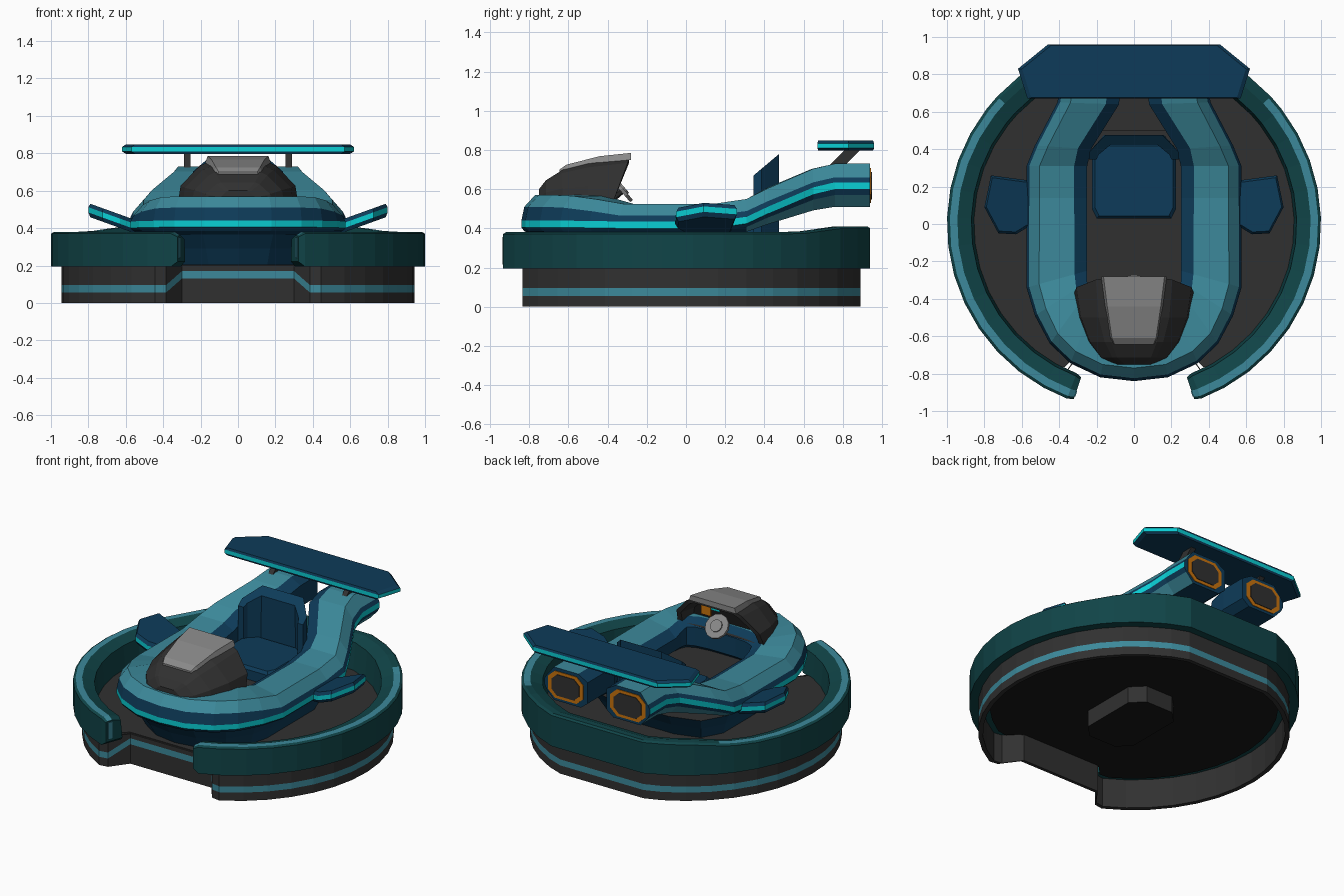
import bpy, bmesh, math
from mathutils import Vector, Matrix

if "Cube" in bpy.data.objects:
    bpy.data.objects.remove(bpy.data.objects["Cube"])

COLOURS = {
    "light teal": (.045, .25, .325), "navy": (.0042, .044, .10), "deep teal": (.0052, .058, .064),
    "charcoal": (.03, .03, .03), "grey": (.25, .25, .25), "cyan": (.003, .62, .66),
    "orange": (.58, .17, .004), "black": (.009, .009, .009),
}
NAMES = list(COLOURS)
MATS = []
for n, c in COLOURS.items():
    m = bpy.data.materials.new(n)
    m.diffuse_color = (*c, 1)
    m.use_nodes = True
    m.node_tree.nodes["Principled BSDF"].inputs["Base Color"].default_value = m.diffuse_color
    MATS.append(m)


def loft(name, rings, colour, caps=(None, None), closed=False, mirror=False):
    """Skin closed rings of points; colour is a name or a rule(ring, edge)."""
    bm = bmesh.new()
    vs = [[bm.verts.new(p) for p in r] for r in rings]
    k, n = len(vs), len(vs[0])
    for i in range(k if closed else k - 1):
        a, b = vs[i], vs[(i + 1) % k]
        for j in range(n):
            f = bm.faces.new((a[j], a[(j + 1) % n], b[(j + 1) % n], b[j]))
            f.material_index = NAMES.index(colour if isinstance(colour, str) else colour(i, j))
    for ring, c in ((vs[0], caps[0]), (vs[-1], caps[1])):
        if c:
            bm.faces.new(ring).material_index = NAMES.index(c)
    bmesh.ops.recalc_face_normals(bm, faces=bm.faces)
    me = bpy.data.meshes.new(name)
    bm.to_mesh(me)
    bm.free()
    for m in MATS:
        me.materials.append(m)
    ob = bpy.data.objects.new(name, me)
    bpy.context.collection.objects.link(ob)
    if mirror:
        ob.modifiers.new("mirror", "MIRROR").merge_threshold = .0005
    return ob


def both(half):
    """Close a right-hand outline by reflecting it in x."""
    return half + [(-x, y) for x, y in reversed(half) if abs(x) > 1e-4]


def slab(name, outline, layers, colour, caps, place=lambda x, y, z: (x, y, z), mirror=False):
    """Stack scaled copies of an outline; layers are (scale, z)."""
    cx = (max(p[0] for p in outline) + min(p[0] for p in outline)) / 2
    cy = (max(p[1] for p in outline) + min(p[1] for p in outline)) / 2
    rings = [[place(cx + (x - cx) * s, cy + (y - cy) * s, z) for x, y in outline] for s, z in layers]
    return loft(name, rings, colour, caps, mirror=mirror)


def polar(r, deg, ymax=9):
    a = math.radians(deg)
    return (r * math.cos(a), min(r * math.sin(a), ymax))


def disc(name, centre, normal, r, depth, colour, sides=12):
    rot = Vector(normal).to_track_quat('Z', 'Y').to_matrix()
    rings = [[Vector(centre) + rot @ Vector((*polar(r, 360 * i / sides), z)) for i in range(sides)]
             for z in (-depth / 2, depth / 2)]
    return loft(name, rings, colour, (colour, colour))


# Skirt: thin notched wall with a stripe that climbs across the notch
arc = [polar(.945, d, .89) for d in list(range(-62, 70, 9)) + [71]]
half = [(.30, -.71), (.385, -.825)] + arc
rings = []
for i, (x, y) in enumerate(both(half)):
    up = .075 if abs(x) < .31 and y < 0 else 0
    rings.append([(x, y, 0), (x, y, .055 + up), (x, y, .095 + up), (x, y, .2),
                  (x * .97, y * .97, .2), (x * .97, y * .97, 0)])
loft("skirt", rings, lambda i, j: "light teal" if j == 1 else "charcoal", closed=True)

# Deck and the block beneath it
deck = both([(.31, -.70), (.37, -.765)] + [polar(.875, d, .83) for d in list(range(-60, 70, 9)) + [71]])
slab("deck", deck, [(1, .18), (1, .205)], "charcoal", ("black", "charcoal"))
slab("underside_block", both([(.10, -.30), (.18, -.22), (.18, .16), (.10, .24)]),
     [(1, .07), (1, .19)], "charcoal", ("black", "black"))

# Bumper: open ring with a stripe along its upper edge
angles = [-71, -69] + list(range(-61, 40, 9)) + [43, 52, 61, 70.2, 90]
rings = []
for k, d in enumerate(angles):
    rise = .03 * min(1, max(0, (math.sin(math.radians(d)) - .58) / .22))
    tip = k == 0
    ring = []
    for r, z in ((1, .195), (1, .37 + rise), (.985, .38 + rise), (.945, .38 + rise),
                 (.87, .355 + rise), (.855, .195)):
        if tip:
            r, z = .93 + (r - .93) * .85, .30 + (z - .30) * .75
        x, y = polar(1, d, .94)
        if d == 90:
            x = 0
        ring.append((x * r, y * r, z))
    rings.append(ring)
last_stripe = angles.index(43)
loft("bumper", rings, lambda i, j: "light teal" if j == 2 and i < last_stripe else "deep teal",
     ("deep teal", None), mirror=True)
# Stripe running down each bumper tip
t = Vector((math.sin(math.radians(71)), math.cos(math.radians(71)), 0)) * -.004
quad = [Vector((*polar(r, -71), z)) for r, z in ((.945, .24), (.975, .24), (.975, .35), (.945, .35))]
loft("bumper_tip_stripe", [quad, [p + t for p in quad]], "light teal", ("light teal", "light teal"), mirror=True)

# Lower tub with the cockpit floor on top
tub = both([(.0, -.78), (.19, -.75), (.36, -.64), (.47, -.48), (.51, -.33), (.51, .28), (.42, .44), (.22, .50)])
slab("tub", tub, [(.82, .2), (.9, .29), (1, .375)], "navy", ("navy", "charcoal"))

# Hull: horseshoe from the nose to two rising rear arms
NOSE = (.365, .385, .405, .44, .51, .57)
MID = (.365, .385, .40, .435, .465, .525)
REAR = (.51, .57, .60, .635, .66, .73)
stations = [  # outer xy, inner xy, from-heights, to-heights, blend
    ((0, -.84), (0, -.38), NOSE, MID, 0), ((.18, -.82), (.1, -.38), NOSE, MID, 0),
    ((.34, -.745), (.19, -.37), NOSE, MID, 0), ((.45, -.64), (.24, -.35), NOSE, MID, .1),
    ((.53, -.49), (.25, -.31), NOSE, MID, .5), ((.575, -.34), (.25, -.25), NOSE, MID, 1),
    ((.575, .14), (.25, .14), MID, REAR, 0), ((.575, .31), (.25, .31), MID, REAR, .12),
    ((.53, .42), (.23, .40), MID, REAR, .38), ((.41, .65), (.08, .64), MID, REAR, .87),
    ((.39, .76), (.07, .76), MID, REAR, 1), ((.39, .94), (.07, .94), MID, REAR, 1)]
rings = []
for o, i, ha, hb, f in stations:
    o, i = Vector(o), Vector(i)
    d = (i - o).normalized()
    zb, zl, c0, c1, zn, zt = [a + (b - a) * f for a, b in zip(ha, hb)]
    sec = [(o + d * .07, zb), (o + d * .015, zl), (o, c0), (o, c1), (o + d * .015, zn), (o + d * .07, zt),
           (i - d * .07, zt), (i, zt - .04), (i, zb + .04), (i - d * .05, zb)]
    rings.append([(p.x, p.y, z) for p, z in sec])


def hull_colour(i, j):
    if j == 2:
        return "cyan"
    return "light teal" if j in (4, 5) or (i > 6 and j == 0) else "navy"


loft("hull", rings, hull_colour, (None, "navy"), mirror=True)

# Exhaust openings on the arm ends
for name, s, y, c in (("exhaust_rim", 1, .944, "orange"), ("exhaust_core", .78, .948, "charcoal")):
    oct_ = [(a * s, b * s) for a, b in ((.13, .045), (.08, .09), (-.08, .09), (-.13, .045),
                                        (-.13, -.045), (-.08, -.09), (.08, -.09), (.13, -.045))]
    loft(name, [[(.23 + a, yy, .618 + b) for a, b in oct_] for yy in (.938, y)], c, (c, c), mirror=True)

# Cowl: arched nose cover, hollowed at the back for the dashboard
arch = [(1, 0), (.96, .4), (.64, .9), (.5, 1)]
arch += [(-x, z) for x, z in reversed(arch)]


def arch_ring(y, w, top, lean=0, base=.54):
    return [(x * w, y + lean * z, base + (top - base) * z) for x, z in arch]


loft("cowl", [arch_ring(-.75, .10, .60), arch_ring(-.715, .18, .645), arch_ring(-.63, .245, .698),
              arch_ring(-.5, .295, .73), arch_ring(-.37, .32, .755, .08),
              arch_ring(-.37, .285, .735, .08), arch_ring(-.46, .27, .715)],
     "charcoal", ("charcoal", "black"))

# Visor plate over the cowl
rings = []
for y, w, z in ((-.645, .115, .70), (-.61, .13, .725), (-.44, .155, .768), (-.28, .175, .785)):
    rings.append([(-w, y, z - .035), (-w + .012, y, z), (w - .012, y, z), (w, y, z - .035)])
loft("visor", rings, "grey", ("grey", "grey"))

# Dashboard lights and steering wheel
for name, x, z, w, c in (("dash_gauge", .17, .62, .035, "orange"), ("dash_screen", .10, .66, .03, "cyan")):
    loft(name, [[(x + a * w, y, z + b * w) for a, b in ((-1, -1), (1, -1), (1, 1), (-1, 1))]
                for y in (-.462, -.452)], c, (c, c), mirror=True)
axis = Vector((0, .76, .65))
hub = Vector((0, -.33, .60))
disc("steering_column", hub - axis * .07, axis, .025, .13, "charcoal", 8)
disc("steering_wheel", hub, axis, .08, .018, "grey")
disc("steering_hub", hub + axis * .012, axis, .04, .012, "grey")

# Seat cushion and wrap-around backrest
slab("seat_cushion", both([(.20, .03), (.225, .08), (.225, .36), (.16, .43)]),
     [(1, .37), (1, .44), (.93, .46)], "navy", ("navy", "navy"))
shell = both([(.15, .475), (.24, .39), (.24, .345)][::1])
inner = [(-.20, .345), (-.19, .37), (-.13, .425), (.13, .425), (.19, .37), (.20, .345)]
outline = [(.24, .345), (.24, .385), (.16, .475), (-.16, .475), (-.24, .385), (-.24, .345)] + inner
loft("seat_back", [[(x, y, .38) for x, y in outline],
                   [(x * (.95 if y > .4 else 1), y, .67 + (y - .345) * .84) for x, y in outline]],
     "navy", ("navy", "navy"))

# Side fins and rear spoiler: navy plates with a cyan edge band
def band(i, j):
    return "cyan" if i == 1 else "navy"


slab("side_fin", [(.54, .0), (.63, -.055), (.725, -.05), (.80, .09), (.765, .26), (.54, .23)],
     [(.92, -.036), (1, -.014), (1, .014), (.92, .036)], band, ("navy", "navy"),
     lambda x, y, z: (x, y, .415 + (x - .57) * .36 + z), mirror=True)
slab("spoiler", both([(.57, .67), (.62, .83), (.46, .96)]),
     [(.965, .797), (1, .81), (1, .834), (.965, .848)], band, ("navy", "navy"))

# Spoiler struts
loft("spoiler_strut", [[(x, y + s, z) for x, y in ((.255, .72), (.29, .72), (.29, .80), (.255, .80))]
                       for s, z in ((0, .71), (.10, .81))], "charcoal", ("charcoal", "charcoal"), mirror=True)
